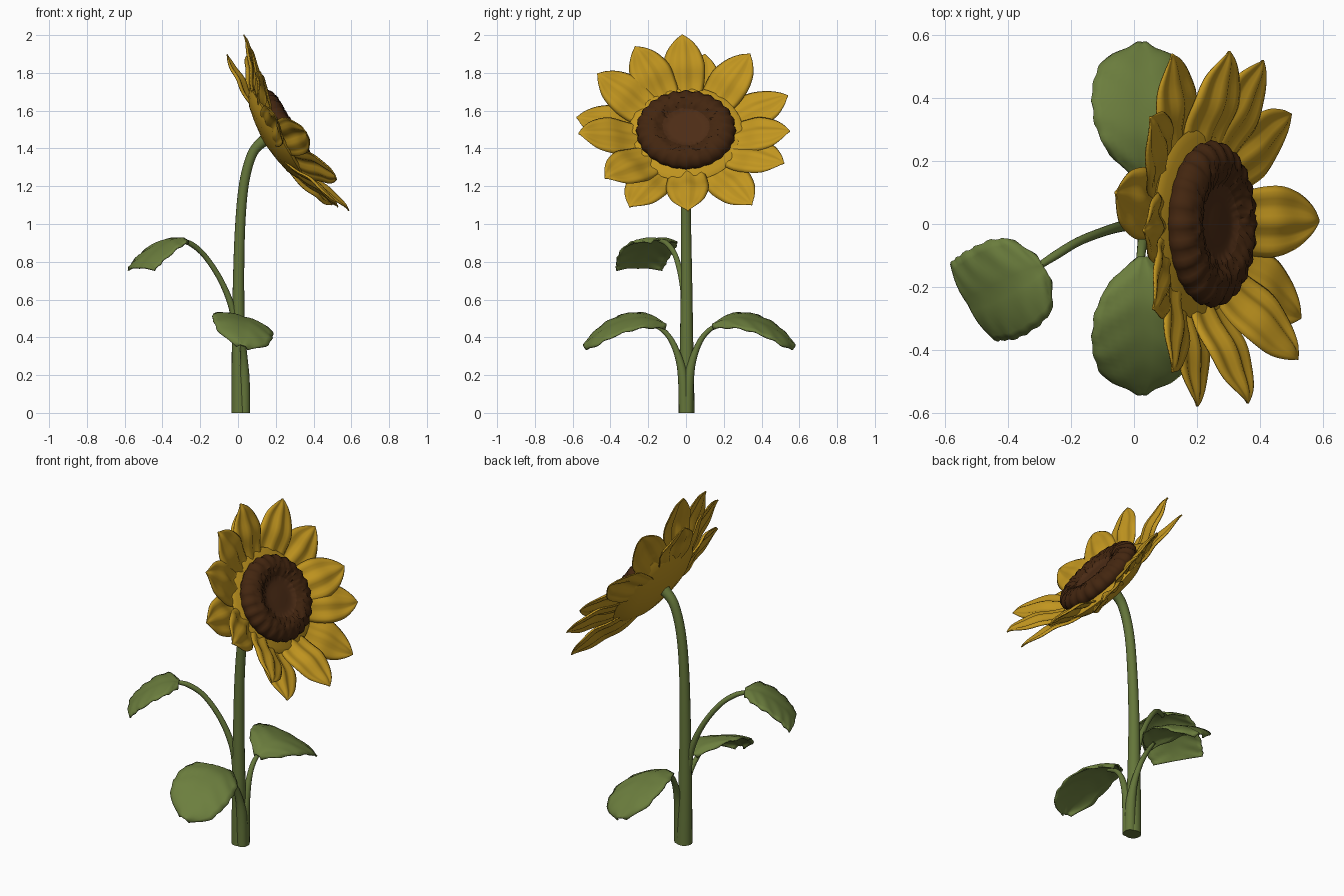
import bpy, math, random
from mathutils import Vector, Matrix

if "Cube" in bpy.data.objects:
    bpy.data.objects.remove(bpy.data.objects["Cube"])

random.seed(4)


def mat(name, rgb):
    m = bpy.data.materials.new(name)
    m.diffuse_color = (*rgb, 1)
    m.use_nodes = True
    m.node_tree.nodes["Principled BSDF"].inputs["Base Color"].default_value = m.diffuse_color
    return m


YELLOW = mat("petal_yellow", (0.54, 0.305, 0.014))
DARK = mat("seed_brown", (0.056, 0.019, 0.005))
MID = mat("centre_brown", (0.075, 0.026, 0.008))
STEM = mat("stem_green", (0.128, 0.18, 0.042))
LEAF = mat("leaf_green", (0.15, 0.21, 0.048))

# Head frame: local x = world y, local y = up along the disc, local z = facing direction
HEAD = Matrix(((0, -0.51, 0.86, 0.25), (1, 0, 0, 0), (0, 0.86, 0.51, 1.5), (0, 0, 0, 1)))


def spline(pts, t):
    """Catmull-Rom through points of any dimension, t in 0..1."""
    n = len(pts) - 1
    i = min(int(t * n), n - 1)
    f = t * n - i
    p1, p2 = Vector(pts[i]), Vector(pts[i + 1])
    p0 = Vector(pts[i - 1]) if i > 0 else p1 * 2 - p2
    p3 = Vector(pts[i + 2]) if i + 2 <= n else p2 * 2 - p1
    return (p1 * 2 + (p2 - p0) * f + (p0 * 2 - p1 * 5 + p2 * 4 - p3) * f * f
            + (p1 * 3 - p0 - p2 * 3 + p3) * f ** 3) * 0.5


def skin(name, rows, mats, closed=False, caps=False, matrix=None, thick=0, rule=None):
    """Mesh from rows of points, optionally closed around and capped."""
    k = len(rows[0])
    verts = [matrix @ p if matrix else p for r in rows for p in r]
    faces = []
    for i in range(len(rows) - 1):
        for j in range(k if closed else k - 1):
            a, b = i * k + j, i * k + (j + 1) % k
            faces.append((a, b, b + k, a + k))
    quads = len(faces)
    if caps:
        faces.append(tuple(reversed(range(k))))
        faces.append(tuple(range((len(rows) - 1) * k, len(rows) * k)))
    me = bpy.data.meshes.new(name)
    me.from_pydata(verts, [], faces)
    for m in mats:
        me.materials.append(m)
    if rule:
        for f in me.polygons:
            f.material_index = rule(f.index // k if f.index < quads else len(rows))
    ob = bpy.data.objects.new(name, me)
    bpy.context.collection.objects.link(ob)
    if thick:
        s = ob.modifiers.new("thickness", 'SOLIDIFY')
        s.thickness = thick
        s.offset = 0
    bpy.ops.object.select_all(action='DESELECT')
    ob.select_set(True)
    bpy.context.view_layer.objects.active = ob
    bpy.ops.object.shade_smooth_by_angle(angle=math.radians(50))
    return ob


def tube(name, pts, steps=28, sides=16):
    """Tapered tube; each point is x, y, z, radius."""
    rows = []
    for i in range(steps + 1):
        t = i / steps
        p = spline(pts, t)
        d = (spline(pts, min(t + .01, 1)) - spline(pts, max(t - .01, 0))).to_3d().normalized()
        if i == 0:
            d = Vector((0, 0, 1)) if pts[0][2] == 0 else d
        a = d.cross(Vector((0.1, 1, 0))).normalized()
        b = d.cross(a)
        c = p.to_3d()
        rows.append([c + (a * math.cos(w) + b * math.sin(w)) * p[3]
                     for w in (2 * math.pi * j / sides for j in range(sides))])
    return skin(name, rows, [STEM], closed=True, caps=True)


def blade(name, pts, side, color, shape, matrix=None, thick=0.008, steps=28, across=12):
    """Leaf or petal; each point is x, y, z, half width. shape(t, v) = (lift, width factor)."""
    rows = []
    side = Vector(side).normalized()
    for i in range(steps + 1):
        t = i / steps
        p = spline(pts, t)
        d = (spline(pts, min(t + .01, 1)) - spline(pts, max(t - .01, 0))).to_3d().normalized()
        up = side.cross(d).normalized()
        if up.z < 0:
            up = -up
        row = []
        for j in range(across + 1):
            v = 2 * j / across - 1
            lift, wide = shape(t, v)
            row.append(p.to_3d() + side * max(p[3], 0.002) * v * wide + up * lift)
        rows.append(row)
    return skin(name, rows, [color], matrix=matrix, thick=thick)


# Stem and petioles
tube("stem", [(0.008, 0.003, 0, .043), (0.003, 0.003, .35, .036), (.003, 0.003, .7, .03), (.012, 0, 1.0, .027),
              (.033, 0, 1.22, .026), (.075, 0, 1.37, .026), (.13, 0, 1.435, .03), (.19, 0, 1.47, .04)], 48)
for s, n in ((-1, "left"), (1, "right")):
    tube("petiole_" + n, [(.034, .008 * s, 0, .03), (.034, .014 * s, .17, .028), (.032, .035 * s, .28, .02),
                          (.025, .075 * s, .38, .015), (.02, .125 * s, .44, .013), (.02, .19 * s, .475, .009)])
tube("petiole_back", [(-.008, 0, .4, .022), (-.03, -.005, .55, .018), (-.09, -.022, .7, .015),
                      (-.175, -.055, .83, .014), (-.25, -.1, .895, .014), (-.32, -.145, .915, .01)])


# Leaves with scalloped edges and side veins
def leaf_shape(t, v):
    vein = 0.005 * math.sin(t * 30 - abs(v) * 7) * abs(v) * (1 - t * .5)
    return 0.012 * abs(v) ** .7 - 0.03 * v * v + vein, 1 + .018 * math.sin(t * 50)


for s, n, dy in ((-1, "left", .025), (1, "right", .01)):
    blade("leaf_" + n, [(.03, .13 * s + dy, .465, .02), (.03, .2 * s + dy, .495, .1),
                        (.03, .28 * s + dy, .505, .145), (.03, .37 * s + dy, .485, .165),
                        (.03, .45 * s + dy, .45, .16), (.028, .52 * s + dy, .4, .125),
                        (.025, .565 * s + dy, .355, .03)], (1, 0, -.3), LEAF, leaf_shape)
blade("leaf_back", [(-.285, -.14, .915, .05), (-.325, -.16, .922, .125), (-.385, -.19, .9, .155),
                    (-.45, -.225, .85, .16), (-.5, -.245, .8, .15), (-.525, -.255, .765, .14)],
      (-.5, .86, 0), LEAF, leaf_shape)

# Petals: tip positions in the head frame (sideways, up, forward)
TIPS = [(-.02, .545, .066), (.10, .50, -.063), (.34, .446, .032), (.54, .22, -.02), (.55, -.035, .04),
        (.52, -.236, .046), (.35, -.47, .01), (.01, -.543, .07), (-.3, -.496, .03), (-.43, -.36, .1),
        (-.57, -.075, .085), (-.58, .08, -.01), (-.47, .32, .04), (-.27, .475, .06)]


def petal_shape(t, v):
    fade = math.sin(math.pi * min(t * 1.05, 1))
    return fade * (0.009 * math.cos(v * 7.5) - 0.02 * v * v), 1


for i, (x, y, z) in enumerate(TIPS):
    r = math.hypot(x, y)
    cx, cy = x / r, y / r
    base = -.095 if z < .035 else -.07
    prof = ((.12, base, .04), (.21, base + .02, .08), (.30, base * .55 + z * .3, .106),
            (.38, base * .25 + z * .6 + .005, .112), (.46, base * .1 + z * .85, .09),
            (.52, z, .046), (.56, z, 0))
    pts = [(cx * q * r / .56, cy * q * r / .56, n, w) for q, n, w in prof]
    blade("petal_%02d" % (i + 1), pts, (-cy, cx, random.uniform(-.15, .15)), YELLOW, petal_shape,
          matrix=HEAD, thick=.006)


# Turned head parts, slightly squashed in height
def lathe(name, profile, mats, bump=None, rule=None, sides=96, squash=.9):
    rows = []
    for r, z in profile:
        row = []
        for j in range(sides):
            a = 2 * math.pi * j / sides
            dr, dz = bump(r, j) if bump else (0, 0)
            row.append(Vector((math.cos(a) * (r + dr), math.sin(a) * (r + dr) * squash, z + dz)))
        rows.append(row)
    return skin(name, rows, mats, closed=True, caps=True, matrix=HEAD, rule=rule)


lathe("flower_back", [(.03, -.13), (.12, -.12), (.21, -.103), (.27, -.075), (.305, -.045), (.28, -.03), (.1, -.03)],
      [YELLOW], sides=48, squash=.95)


# Seed disc: scalloped rough ring around a shallow hollow
def seed_bump(r, j):
    if r > .2:
        return .005 * math.cos(j * math.pi / 2), .003 * math.cos(j * math.pi / 2)
    if r > .11:
        return random.uniform(-.003, .003), random.uniform(-.006, .006)
    return 0, 0


PROFILE = [(.22, -.06), (.25, -.03), (.262, -.01), (.256, .014), (.24, .032), (.22, .043), (.2, .048),
           (.185, .05), (.17, .048), (.155, .044), (.14, .037), (.125, .03), (.108, .022),
           (.09, .019), (.06, .02), (.02, .022)]
lathe("seed_disc", PROFILE, [DARK, MID], seed_bump, lambda row: 1 if row >= 11 else 0)
